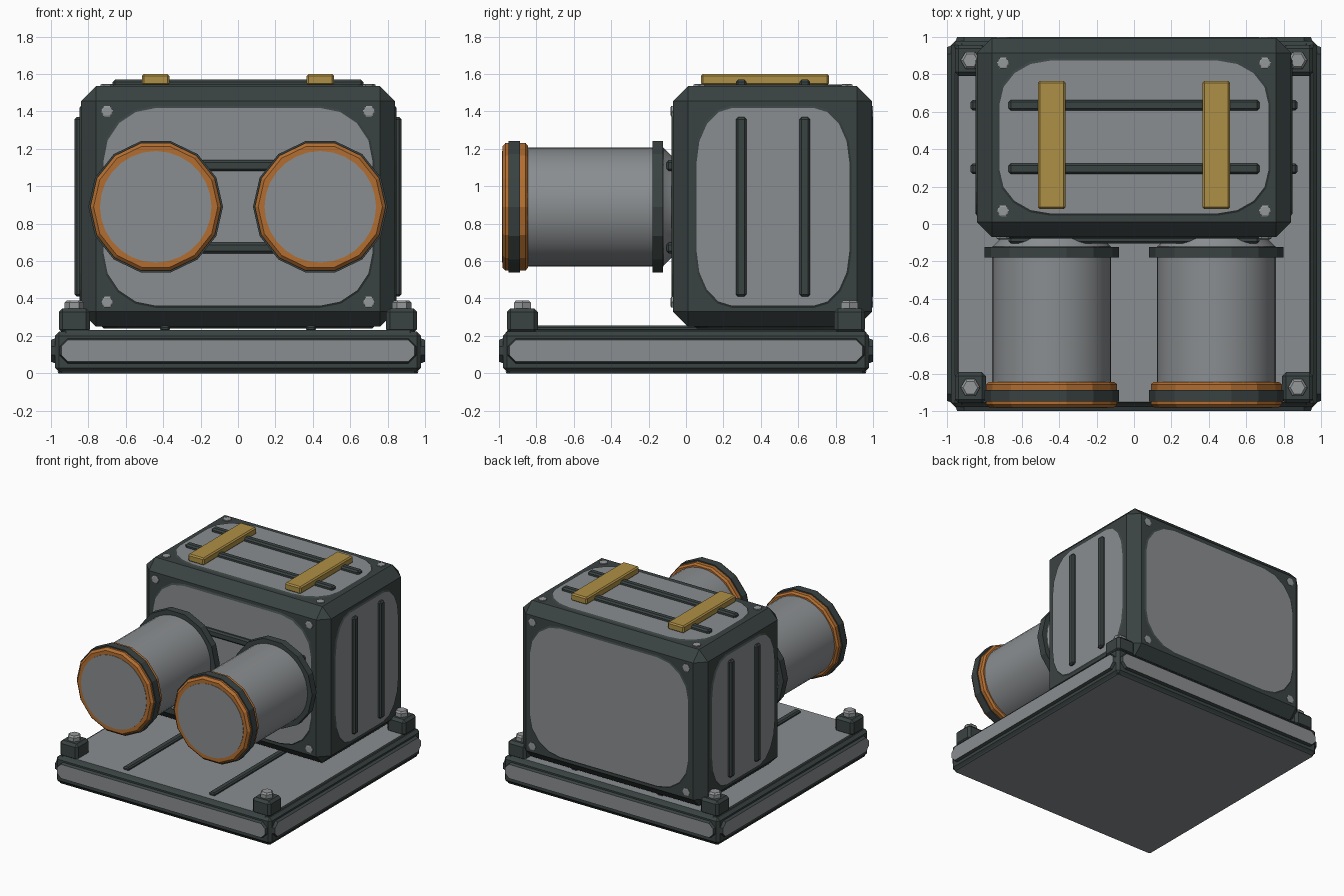
import bpy, bmesh, math
from mathutils import Vector, Matrix

if "Cube" in bpy.data.objects:
    bpy.data.objects.remove(bpy.data.objects["Cube"])


def material(name, rgb):
    m = bpy.data.materials.new(name)
    m.diffuse_color = (*rgb, 1)
    m.use_nodes = True
    m.node_tree.nodes["Principled BSDF"].inputs["Base Color"].default_value = m.diffuse_color
    return m


DARK = material("dark_frame", (0.042, 0.056, 0.054))
GREY = material("grey_panel", (0.255, 0.27, 0.28))
ORANGE = material("orange_ring", (0.45, 0.155, 0.03))
GOLD = material("gold_strap", (0.42, 0.275, 0.06))
STEEL = material("bolt_steel", (0.30, 0.315, 0.32))
X, Y, Z = Vector((1, 0, 0)), Vector((0, 1, 0)), Vector((0, 0, 1))


def finish(name, bm, mats):
    bmesh.ops.recalc_face_normals(bm, faces=bm.faces)
    me = bpy.data.meshes.new(name)
    bm.to_mesh(me)
    bm.free()
    for m in mats:
        me.materials.append(m)
    ob = bpy.data.objects.new(name, me)
    bpy.context.collection.objects.link(ob)
    return ob


def box(name, lo, hi, mat, bevel=0.0):
    lo, hi = Vector(lo), Vector(hi)
    bm = bmesh.new()
    bmesh.ops.create_cube(bm, size=1)
    bmesh.ops.scale(bm, vec=hi - lo, verts=bm.verts)
    bmesh.ops.translate(bm, vec=(lo + hi) / 2, verts=bm.verts)
    ob = finish(name, bm, [mat])
    if bevel:
        mod = ob.modifiers.new("bevel", 'BEVEL')
        mod.width, mod.segments = bevel, 1
    return ob


def panel(name, centre, u, v, half, radius, depth, seg=4, slope=0.012):
    """Raised plate with cut corners: dark sloping rim, grey face."""
    centre, n = Vector(centre), u.cross(v)
    (hw, hh), (rx, ry) = half, radius
    bm = bmesh.new()
    rings = []
    for s, d in ((0, 0), (slope, depth)):
        ring = []
        for q, (sx, sy) in enumerate(((1, 1), (-1, 1), (-1, -1), (1, -1))):
            for i in range(seg + 1):
                a = (q + i / seg) * math.pi / 2
                pu = sx * (hw - rx) + (rx - s) * math.cos(a)
                pv = sy * (hh - ry) + (ry - s) * math.sin(a)
                ring.append(bm.verts.new(centre + u * pu + v * pv + n * d))
        rings.append(ring)
    low, top = rings
    for i in range(len(low)):
        j = (i + 1) % len(low)
        bm.faces.new((low[i], low[j], top[j], top[i]))
    bm.faces.new(low[::-1])
    bm.faces.new(top).material_index = 1
    return finish(name, bm, [DARK, GREY])


def lathe(name, centre, axis, profile, sides, mat, smooth=False, phase=0.0):
    """Closed solid turned around axis; profile is (distance, radius) pairs."""
    rot = axis.to_track_quat('Z', 'Y').to_matrix().to_4x4()
    place = Matrix.Translation(Vector(centre)) @ rot
    bm = bmesh.new()
    rings = []
    for d, r in profile:
        angles = [2 * math.pi * i / sides + phase for i in range(sides)]
        rings.append([bm.verts.new(place @ Vector((r * math.cos(a), r * math.sin(a), d)))
                      for a in angles])
    for p, q in zip(rings, rings[1:]):
        for i in range(sides):
            j = (i + 1) % sides
            bm.faces.new((p[i], p[j], q[j], q[i]))
    bm.faces.new(rings[0][::-1])
    bm.faces.new(rings[-1])
    ob = finish(name, bm, [mat])
    if smooth:
        for f in ob.data.polygons:
            f.use_smooth = len(f.vertices) == 4
    return ob


def bolt(name, centre, axis, r, h):
    lathe(name, centre, axis, [(-0.01, r), (h * 0.7, r), (h, r * 0.75)], 6, STEEL)


# Base slab with panels on its sides, top and underside
box("base_frame", (-0.978, -0.978, 0.006), (0.978, 0.978, 0.222), DARK, 0.022)
for n, u in (("front", X), ("right", Y), ("back", -X), ("left", -Y)):
    out = u.cross(Z)
    panel("base_panel_" + n, out * 0.975 + Z * 0.12, u, Z,
          (0.955, 0.068), (0.045, 0.045), 0.025, 1, 0.01)
panel("base_top_panel", (0, 0, 0.215), X, Y, (0.95, 0.965), (0.03, 0.03), 0.017, 1)
panel("base_underside", (0, 0, 0.01), X, -Y, (0.965, 0.965), (0.02, 0.02), 0.01, 1, 0.005)

# Deck ribs and corner blocks with bolts
for sx in (-1, 1):
    x = sx * 0.39
    box("deck_rib", (x - 0.027, -0.9, 0.225), (x + 0.027, 0.9, 0.255), DARK, 0.01)
    for sy in (-1, 1):
        c = Vector((sx * 0.875, sy * 0.875, 0))
        box("corner_block", c + Vector((-0.083, -0.083, 0.215)),
            c + Vector((0.083, 0.083, 0.347)), DARK, 0.02)
        bolt("corner_bolt", c + Z * 0.347, Z, 0.052, 0.043)

# Housing with chamfered edges
Y0, Y1, Z0, Z1 = -0.07, 0.995, 0.25, 1.535
MY, MZ = 0.465, 0.89
box("housing", (-0.84, Y0, Z0), (0.84, Y1, Z1), DARK, 0.08)
panel("front_panel", (0, Y0, MZ), X, Z, (0.73, 0.54), (0.29, 0.29), 0.008)
panel("back_panel", (0, Y1, MZ), -X, Z, (0.73, 0.54), (0.29, 0.29), 0.005)
panel("right_panel", (0.84, MY, MZ), Y, Z, (0.42, 0.54), (0.2, 0.3), 0.008)
panel("left_panel", (-0.84, MY, MZ), -Y, Z, (0.42, 0.54), (0.2, 0.3), 0.008)
panel("top_panel", (0, MY, Z1), X, Y, (0.73, 0.42), (0.28, 0.24), 0.008)
panel("bottom_panel", (0, MY, Z0), X, -Y, (0.73, 0.42), (0.28, 0.24), 0.01)

# Ribs on the housing faces
for y in (0.295, 0.635):
    box("top_rib", (-0.67, y - 0.029, 1.53), (0.67, y + 0.029, 1.57), DARK, 0.012)
    for s in (-1, 1):
        xa, xb = sorted((s * 0.83, s * 0.873))
        box("side_rib", (xa, y - 0.029, 0.41), (xb, y + 0.029, 1.37), DARK, 0.012)
for z in (0.67, 1.11):
    box("front_rib", (-0.67, -0.105, z - 0.029), (0.67, -0.06, z + 0.029), DARK, 0.012)

# Housing corner bolts
for sx in (-0.70, 0.70):
    for z in (0.38, 1.40):
        bolt("front_bolt", (sx, Y0, z), -Y, 0.034, 0.012)
        bolt("back_bolt", (sx, Y1, z), Y, 0.034, 0.005)
    for y in (0.07, 0.86):
        bolt("top_bolt", (sx, y, Z1), Z, 0.034, 0.012)

# Straps over the top, and twin barrels on the front
for sx in (-1, 1):
    x = sx * 0.44
    box("top_strap", (x - 0.073, 0.08, 1.54), (x + 0.073, 0.765, 1.6), GOLD, 0.01)
    c = (x, 0, MZ)
    lathe("barrel_root", c, -Y, [(0.05, 0.26), (0.075, 0.27), (0.13, 0.325)], 28, GREY, True)
    lathe("barrel", c, -Y, [(0.12, 0.318), (0.9, 0.318)], 40, GREY, True)
    lathe("rear_collar", c, -Y, [(0.122, 0.36), (0.18, 0.36)], 14, DARK)
    lathe("orange_ring", c, -Y, [(0.845, 0.335), (0.858, 0.35), (0.965, 0.35), (0.982, 0.332)],
          14, ORANGE)
    lathe("front_collar", c, -Y, [(0.888, 0.36), (0.95, 0.36)], 14, DARK)
    lathe("barrel_cap", c, -Y, [(0.97, 0.298), (0.985, 0.298)], 28, GREY)
